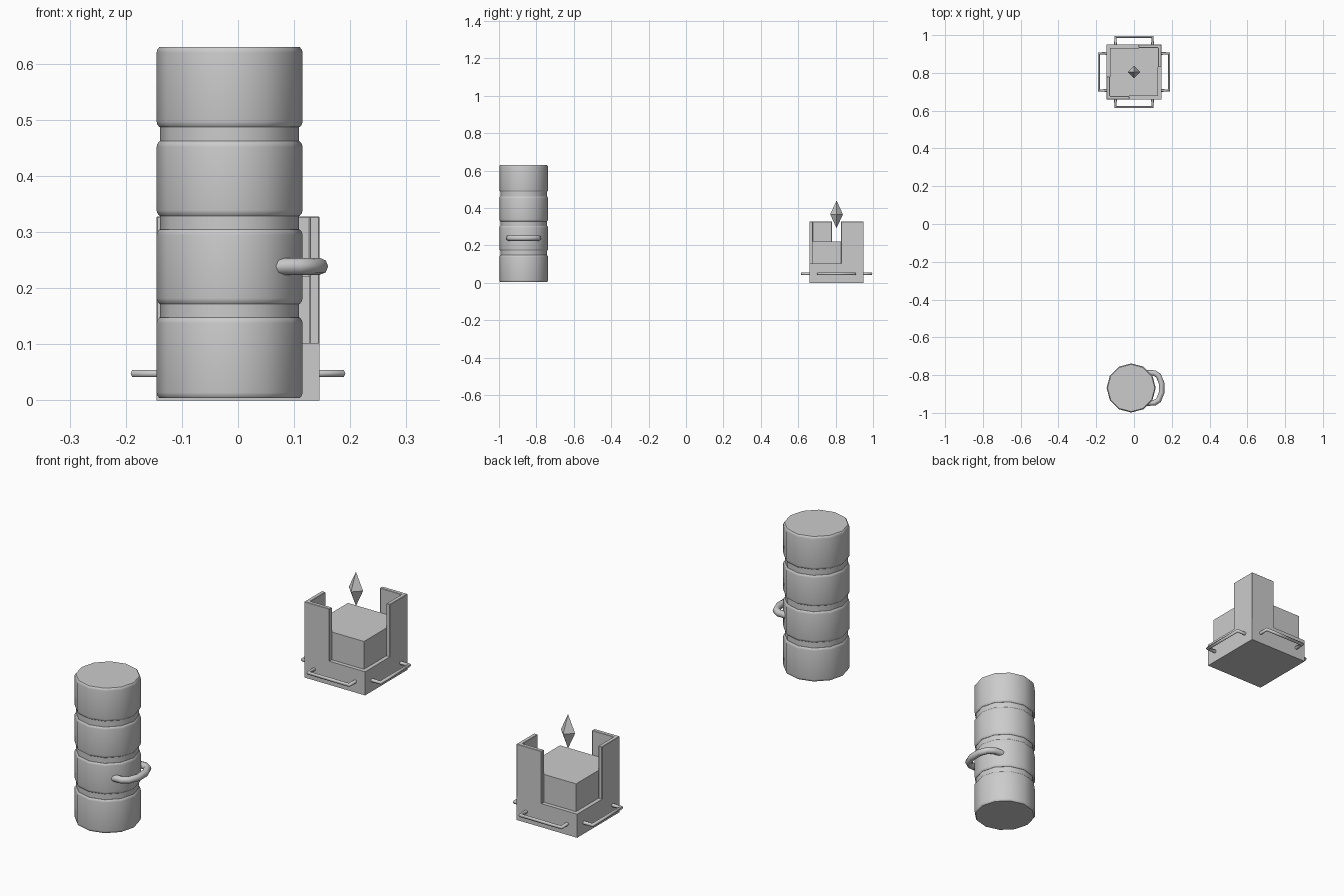
import bpy, bmesh, math
from mathutils import Vector

if "Cube" in bpy.data.objects:
    bpy.data.objects.remove(bpy.data.objects["Cube"])

CY = 0.805      # box centre in y
CX, DY = -0.015, -0.868   # canister centre


def add_mesh(name, bm, smooth=None):
    bmesh.ops.recalc_face_normals(bm, faces=bm.faces)
    me = bpy.data.meshes.new(name)
    bm.to_mesh(me)
    bm.free()
    ob = bpy.data.objects.new(name, me)
    bpy.context.collection.objects.link(ob)
    if smooth:
        bpy.ops.object.select_all(action='DESELECT')
        ob.select_set(True)
        bpy.context.view_layer.objects.active = ob
        bpy.ops.object.shade_smooth_by_angle(angle=math.radians(smooth))
    return ob


def lathe(name, profile, sides, centre, smooth=None):
    bm = bmesh.new()
    rings = [[bm.verts.new((centre[0] + r * math.cos(2 * math.pi * i / sides),
                            centre[1] + r * math.sin(2 * math.pi * i / sides), z))
              for i in range(sides)] for r, z in profile]
    for a, b in zip(rings, rings[1:]):
        for i in range(sides):
            j = (i + 1) % sides
            bm.faces.new((a[i], a[j], b[j], b[i]))
    bm.faces.new(rings[0])
    bm.faces.new(rings[-1])
    return add_mesh(name, bm, smooth)


def prism(name, outline, z0, z1, bevel=0.0):
    bm = bmesh.new()
    f = bm.faces.new([bm.verts.new((x, y, z0)) for x, y in outline])
    up = bmesh.ops.extrude_face_region(bm, geom=[f])['geom']
    bmesh.ops.translate(bm, vec=(0, 0, z1 - z0),
                        verts=[v for v in up if isinstance(v, bmesh.types.BMVert)])
    ob = add_mesh(name, bm)
    if bevel:
        m = ob.modifiers.new("bevel", 'BEVEL')
        m.width, m.segments = bevel, 1
    return ob


def tube(name, pts, radius, res=2):
    cu = bpy.data.curves.new(name, 'CURVE')
    cu.dimensions = '3D'
    cu.bevel_depth, cu.bevel_resolution, cu.use_fill_caps = radius, res, True
    sp = cu.splines.new('POLY')
    sp.points.add(len(pts) - 1)
    for p, co in zip(sp.points, pts):
        p.co = (*co, 1)
    ob = bpy.data.objects.new(name, cu)
    bpy.context.collection.objects.link(ob)
    return ob


# canister: four bands separated by shallow grooves
R, G, b = 0.13, 0.124, 0.005
prof = []
for z0, z1 in ((0.004, 0.148), (0.172, 0.305), (0.329, 0.462), (0.487, 0.63)):
    if prof:
        prof.append((G, z0))
    prof += [(R - b, z0), (R - 0.001, z0 + b), (R, z0 + 2 * b),
             (R, z1 - 2 * b), (R - 0.001, z1 - b), (R - b, z1)]
    if z1 < 0.6:
        prof.append((G, z1))
lathe("canister", prof, 12, (CX, DY), 40)

# bent carrying handle on the canister
half = [(0.065, 0.08), (0.108, 0.079), (0.13, 0.065), (0.146, 0.025)]
path = half + [(x, -y) for x, y in reversed(half)]
tube("canister_handle", [(x, DY + y, 0.239) for x, y in path], 0.015)

# open box: low base with two tall opposite corner walls
H, T = 0.145, 0.017
I = H - T
prism("box_base", [(-H, CY - H), (H, CY - H), (H, CY + H), (-H, CY + H)], 0, 0.102)
for s, nm in ((1, "rear"), (-1, "front")):
    L = [(0.025, H), (H, H), (H, 0.025), (I, 0.025), (I, I), (0.025, I)]
    prism(nm + "_corner_wall", [(s * x, CY + s * y) for x, y in L], 0.10, 0.328, 0.0015)

# inner block
prism("inner_block", [(-I, CY - I), (I, CY - I), (I, CY + I), (-I, CY + I)], 0.09, 0.222)

# four rail handles around the base
for k in range(4):
    a = k * math.pi / 2
    pts = []
    for x, y in ((H - 0.005, -0.098), (0.186, -0.098), (0.186, 0.098), (H - 0.005, 0.098)):
        pts.append((x * math.cos(a) - y * math.sin(a),
                    CY + x * math.sin(a) + y * math.cos(a), 0.048))
    tube("rail_handle_%d" % k, pts, 0.0075, 1)

# floating crystal
bm = bmesh.new()
top, bot = bm.verts.new((0, CY, 0.44)), bm.verts.new((0, CY, 0.292))
ring = [bm.verts.new((0.034 * math.cos(i * math.pi / 2),
                      CY + 0.034 * math.sin(i * math.pi / 2), 0.366)) for i in range(4)]
for i in range(4):
    bm.faces.new((ring[i], ring[(i + 1) % 4], top))
    bm.faces.new((ring[i], ring[(i + 1) % 4], bot))
add_mesh("crystal", bm)
